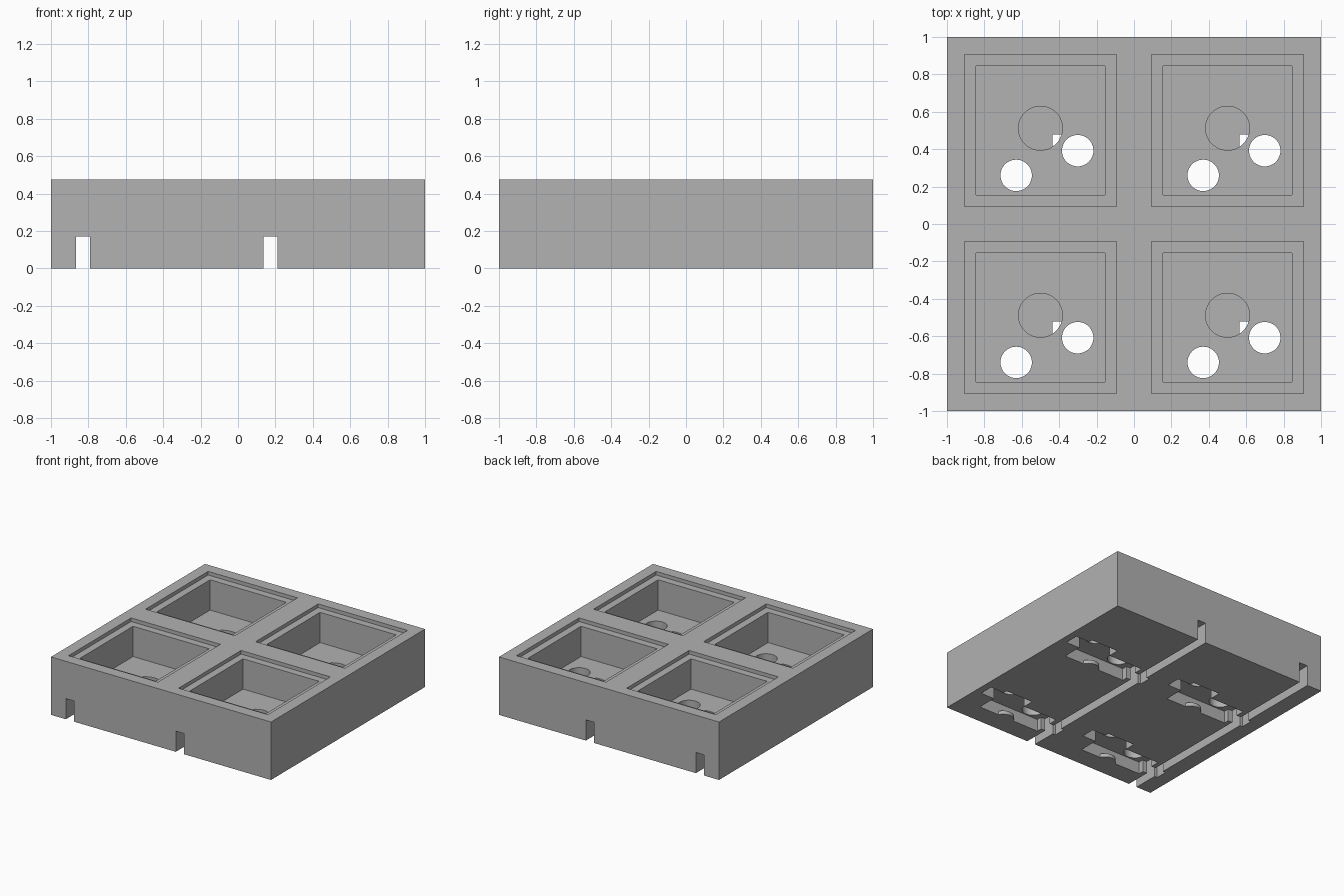
import bpy
import math

if "Cube" in bpy.data.objects:
    bpy.data.objects.remove(bpy.data.objects["Cube"], do_unlink=True)

HEIGHT = 0.476
CELLS = [(x, y) for x in (-0.5, 0.5) for y in (-0.5, 0.5)]

grey = bpy.data.materials.new("plain_grey")
grey.use_nodes = True
colour = (0.445, 0.445, 0.445, 1)
grey.diffuse_color = colour
grey.node_tree.nodes["Principled BSDF"].inputs["Base Color"].default_value = colour


def rect(x0, x1, y0, y1):
    return [(x0, y0), (x1, y0), (x1, y1), (x0, y1)]


def circle(cx, cy, r, n=48):
    return [(cx + r * math.cos(2 * math.pi * i / n),
             cy + r * math.sin(2 * math.pi * i / n)) for i in range(n)]


def prisms(name, outline, z0, z1, places):
    """One object holding a copy of the extruded outline at each place."""
    verts, faces, n = [], [], len(outline)
    for px, py in places:
        b = len(verts)
        verts += [(x + px, y + py, z) for z in (z0, z1) for x, y in outline]
        faces.append([b + i for i in reversed(range(n))])
        faces.append([b + n + i for i in range(n)])
        for i in range(n):
            j = (i + 1) % n
            faces.append([b + i, b + j, b + n + j, b + n + i])
    mesh = bpy.data.meshes.new(name)
    mesh.from_pydata(verts, [], faces)
    mesh.materials.append(grey)
    obj = bpy.data.objects.new(name, mesh)
    bpy.context.collection.objects.link(obj)
    return obj


def combine(target, tool, operation):
    mod = target.modifiers.new(tool.name, "BOOLEAN")
    mod.operation = operation
    mod.solver = "EXACT"
    mod.object = tool
    bpy.context.view_layer.objects.active = target
    bpy.ops.object.modifier_apply(modifier=mod.name)
    bpy.data.objects.remove(tool, do_unlink=True)


# Solid block
block = prisms("switch_holder_block", rect(-1, 1, -1, 1), 0, HEIGHT, [(0, 0)])

# Outline of the socket bay under each cell, with a solder pad at either end
bay = [(-0.25, -0.334), (0.315, -0.334), (0.315, -0.17), (0.44, -0.17),
       (0.44, -0.055), (0.315, -0.055), (0.315, -0.022), (0.064, -0.022),
       (0.064, -0.115), (-0.25, -0.115), (-0.25, -0.19), (-0.39, -0.19),
       (-0.39, -0.29), (-0.25, -0.29)]

# Plate recess, switch pocket, stem hole, pin holes, socket bay
cuts = [
    ("plate_recess", rect(-0.406, 0.406, -0.406, 0.406), HEIGHT - 0.03, 0.6),
    ("switch_pocket", rect(-0.346, 0.346, -0.346, 0.346), 0.197, 0.6),
    ("socket_bay", bay, -0.1, 0.1),
    ("stem_hole", circle(0, 0.012, 0.1175), 0.05, 0.3),
    ("left_pin_hole", circle(-0.13, -0.24, 0.084), 0.06, 0.3),
    ("right_pin_hole", circle(0.199, -0.108, 0.084), 0.06, 0.3),
]
for name, outline, z0, z1 in cuts:
    combine(block, prisms(name, outline, z0, z1, CELLS), "DIFFERENCE")

# Wire channels running front to back along the underside
channels = prisms("wire_channels", rect(-0.365, -0.29, -1.2, 1.2), -0.1, 0.17,
                  [(-0.5, 0), (0.5, 0)])
combine(block, channels, "DIFFERENCE")

# Small rounded lips that hold each socket in its bay
lips = prisms("socket_lips", circle(0.06, -0.365, 0.08), 0, 0.03, CELLS)
combine(block, lips, "UNION")

# Smooth round walls, crisp edges
bpy.ops.object.select_all(action="DESELECT")
block.select_set(True)
bpy.context.view_layer.objects.active = block
bpy.ops.object.shade_smooth_by_angle(angle=math.radians(30))
